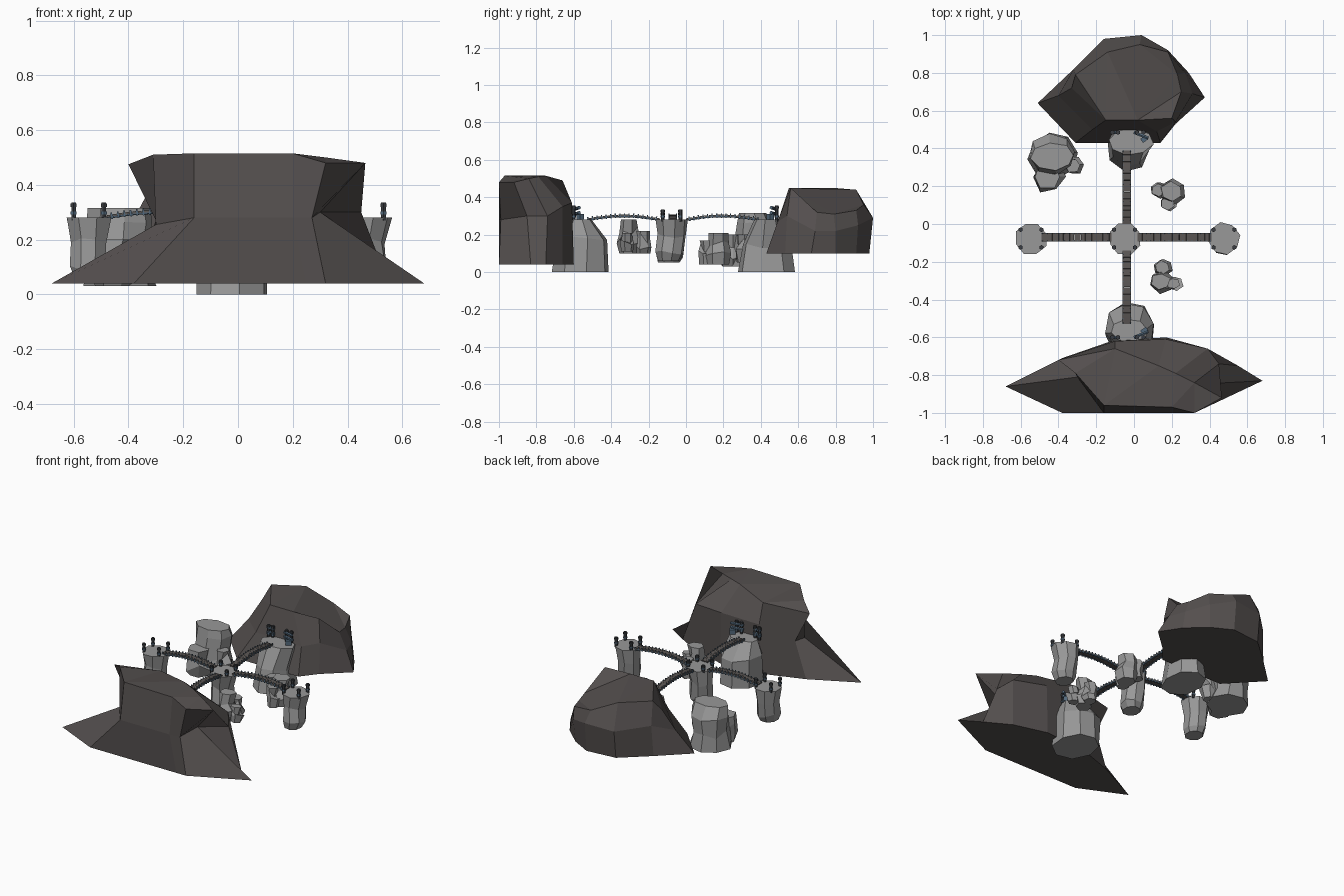
import bpy, bmesh, math, random
from mathutils import Matrix, Vector

cube = bpy.data.objects.get("Cube")
if cube:
    bpy.data.objects.remove(cube, do_unlink=True)


def material(name, colour):
    mat = bpy.data.materials.new(name)
    mat.use_nodes = True
    mat.diffuse_color = (*colour, 1)
    mat.node_tree.nodes["Principled BSDF"].inputs["Base Color"].default_value = (*colour, 1)
    return mat


DARK_ROCK = material("dark brown rock", (.088, .078, .076))
LIGHT_ROCK = material("light grey rock", (.315, .315, .315))
PLANK = material("weathered plank", (.105, .095, .09))
POST = material("dark timber", (.042, .046, .052))
ROPE = material("slate blue rope", (.085, .14, .2))


def finish(name, bm, *mats):
    bmesh.ops.recalc_face_normals(bm, faces=bm.faces)
    mesh = bpy.data.meshes.new(name)
    bm.to_mesh(mesh)
    bm.free()
    for mat in mats:
        mesh.materials.append(mat)
    obj = bpy.data.objects.new(name, mesh)
    bpy.context.collection.objects.link(obj)
    return obj


def loft(name, rings, mat):
    """Skin closed rings of equal length and cap both ends."""
    bm = bmesh.new()
    loops = [[bm.verts.new(p) for p in ring] for ring in rings]
    count = len(loops[0])
    for low, high in zip(loops, loops[1:]):
        for i in range(count):
            j = (i + 1) % count
            bm.faces.new((low[i], low[j], high[j], high[i]))
    bm.faces.new(loops[0][::-1])
    bm.faces.new(loops[-1])
    bmesh.ops.triangulate(bm, faces=[f for f in bm.faces if len(f.verts) > 4])
    return finish(name, bm, mat)


def rock(name, layers, sides=7, seed=1, rough=.1):
    """Grey rock; each layer is (x, y, z, x radius, y radius)."""
    rng = random.Random(seed)
    turn = rng.random()
    rings = []
    for n, (x, y, z, rx, ry) in enumerate(layers):
        ring = []
        for i in range(sides):
            a = math.tau * (i + turn) / sides
            r = 1 + rng.uniform(-rough, rough)
            lift = rng.uniform(-rough, rough) * .25 if 0 < n < len(layers) - 1 else 0
            ring.append((x + rx * r * math.cos(a), y + ry * r * math.sin(a), z + lift))
        rings.append(ring)
    return loft(name, rings, LIGHT_ROCK)


def box(bm, centre, size, rotation, index=0):
    mat = Matrix.Translation(centre) @ rotation @ Matrix.Diagonal((*size, 1))
    verts = bmesh.ops.create_cube(bm, size=1, matrix=mat)["verts"]
    for face in {f for v in verts for f in v.link_faces}:
        face.material_index = index


def rod(bm, start, end, radius, index=0, sides=6):
    a, b = Vector(start), Vector(end)
    axis = b - a
    mat = Matrix.Translation((a + b) / 2) @ axis.to_track_quat("Z", "Y").to_matrix().to_4x4()
    verts = bmesh.ops.create_cone(bm, cap_ends=True, segments=sides, radius1=radius,
                                  radius2=radius, depth=axis.length, matrix=mat)["verts"]
    for face in {f for v in verts for f in v.link_faces}:
        face.material_index = index


# Front cliff: wide foot, narrow waist with a rear shelf, overhanging crown
foot = [(-.68, -.86), (-.38, -1), (.25, -1), (.32, -1), (.68, -.83), (.55, -.75),
        (.39, -.66), (.17, -.6), (-.12, -.62), (-.38, -.71)]
waist = [(-.3, -.81, .255), (-.16, -1, .28), (.2, -1, .28), (.27, -.99, .28), (.3, -.85, .3),
         (.45, -.74, .3), (.39, -.66, .35), (.17, -.61, .37), (-.1, -.62, .36), (-.3, -.71, .27)]
crown = [(-.31, -.79, .51), (-.16, -.96, .515), (.2, -.97, .515), (.32, -1, .48), (.465, -.92, .48),
         (.32, -.84, .5), (.22, -.79, .51), (.13, -.75, .515), (-.1, -.66, .49), (-.4, -.72, .475)]
loft("front_cliff", [[(x, y, .04) for x, y in foot], waist, crown], DARK_ROCK)

# Back cliff: broad boulder sloping down to the left
foot = [(-.51, .64), (-.31, .43), (.14, .43), (.22, .53), (.375, .67),
        (.29, .8), (.17, .91), (.04, .98), (-.16, .96), (-.33, .81)]
waist = [(-.4, .68, .24), (-.22, .5, .27), (.12, .49, .27), (.22, .54, .3), (.31, .69, .22),
         (.27, .8, .22), (.18, .92, .25), (.04, 1, .29), (-.16, .98, .28), (-.32, .82, .3)]
crown = [(-.33, .72, .37), (-.15, .55, .45), (.02, .55, .45), (.2, .56, .45), (.25, .7, .32),
         (.23, .79, .31), (.18, .91, .33), (.03, .95, .36), (-.14, .91, .44), (-.31, .79, .45)]
loft("back_cliff", [[(x, y, .1) for x, y in foot], waist, crown], DARK_ROCK)

# Landing rocks at both cliffs
rock("front_landing", [(-.02, -.56, 0, .135, .155), (-.02, -.55, .18, .13, .137),
                       (-.025, -.565, .28, .1, .06)], 8, 4, .06)
rock("back_landing", [(-.03, .43, 0, .12, .155), (-.03, .43, .14, .1, .13),
                      (-.02, .435, .28, .12, .07)], 8, 6, .06)

# Three standing pillars
CENTRE_Y, DECK = -.07, .28
pillars = {"right": (-.545, .06, 0), "middle": (-.05, .05, .01), "left": (.476, .06, .01)}
for seed, (side, (x, base, lean)) in enumerate(pillars.items()):
    y = CENTRE_Y - .007
    rock(side + "_pillar", [(x - lean, y - .015, base, .054, .06), (x, y - .01, base + .04, .07, .076),
                            (x - lean, y, .19, .068, .074), (x, y, DECK, .086, .087)], 8, seed + 11, .06)

# Loose rock clusters
rock("tall_boulder", [(-.43, .36, .03, .13, .125), (-.44, .365, .13, .11, .115),
                      (-.43, .37, .25, .125, .105), (-.43, .355, .315, .115, .07)], 8, 21, .08)
clusters = {
    "boulder_foot": (-.46, .25, .03, .085, .2),
    "boulder_side": (-.325, .31, .05, .05, .2),
    "back_stone": (.2, .17, .04, .07, .21),
    "back_stone_side": (.13, .18, .08, .045, .2),
    "back_stone_foot": (.18, .11, .04, .045, .17),
    "front_stone": (.14, -.305, .1, .06, .28),
    "front_stone_side": (.21, -.315, .11, .04, .21),
    "front_stone_foot": (.15, -.23, .1, .048, .22),
}
for seed, (name, (x, y, low, r, high)) in enumerate(clusters.items()):
    span = high - low
    rock(name, [(x, y, low, r * .8, r * .8), (x + .01, y, low + span * .35, r, r),
                (x - .01, y, low + span * .7, r * .75, r * .8), (x, y, high, r * .85, r * .75)],
         6, seed + 31, .12)


# Arched plank bridges with rope and short pegs along both edges
def bridge(name, start, end):
    bm = bmesh.new()
    a, b = Vector((*start, 0)), Vector((*end, 0))
    along = (b - a).normalized()
    across = Vector((-along.y, along.x, 0))
    turn = math.atan2(along.y, along.x)
    count, rise = 32, .02

    def deck(t):
        return a.lerp(b, t) + Vector((0, 0, DECK + .002 + rise * math.sin(math.pi * t)))

    for i in range(count):
        t = (i + .5) / count
        tilt = -math.atan(rise * math.pi * math.cos(math.pi * t) / (b - a).length)
        rot = Matrix.Rotation(turn, 4, "Z") @ Matrix.Rotation(tilt, 4, "Y")
        box(bm, deck(t), ((b - a).length / count * .95, .044, .01), rot)
        for side in (-1, 1):
            edge = across * side * .019 - Vector((0, 0, .005))
            rod(bm, deck(i / count) + edge, deck((i + 1) / count) + edge, .004, 1)
            if i % 2:
                box(bm, deck(t) + across * side * .02, (.006, .005, .024), rot, 1)
    finish(name, bm, PLANK, ROPE)


MID_X = -.038
bridge("right_bridge", (-.12, CENTRE_Y), (-.49, CENTRE_Y))
bridge("left_bridge", (.02, CENTRE_Y), (.41, CENTRE_Y))
bridge("front_bridge", (MID_X, -.14), (MID_X, -.53))
bridge("back_bridge", (MID_X, 0), (MID_X, .39))


# Mooring posts: timber, rope binding and slightly wider head
def post(bm, x, y, height=.055):
    top = DECK + height
    rod(bm, (x, y, DECK - .01), (x, y, top), .01)
    rod(bm, (x, y, DECK + .012), (x, y, DECK + .022), .0125, 1)
    rod(bm, (x, y, top - .016), (x, y, top - .004), .0125)


for side, (x, base, lean) in pillars.items():
    bm = bmesh.new()
    for sx in (-1, 1):
        for sy in (-1, 1):
            post(bm, x + sx * .055, CENTRE_Y - .007 + sy * .047, .04 if side == "middle" else .055)
    finish(side + "_pillar_posts", bm, POST, ROPE)

# Gate posts, rails and bundles on the landings
for name, y, out in (("front", -.6, -1), ("back", .485, 1)):
    bm = bmesh.new()
    for x in (-.115, -.085, .015, .05):
        post(bm, x, y, .075)
    for lift in (.028, .055):
        rod(bm, (.0, y, DECK + lift), (.075, y - out * .03, DECK + lift + .01), .009, 1)
        rod(bm, (-.125, y, DECK + lift), (-.075, y, DECK + lift), .009, 1)
    box(bm, (.055, y - out * .035, DECK + .015), (.035, .025, .03), Matrix.Rotation(.6, 4, "Z"), 1)
    finish(name + "_landing_gate", bm, POST, ROPE)
